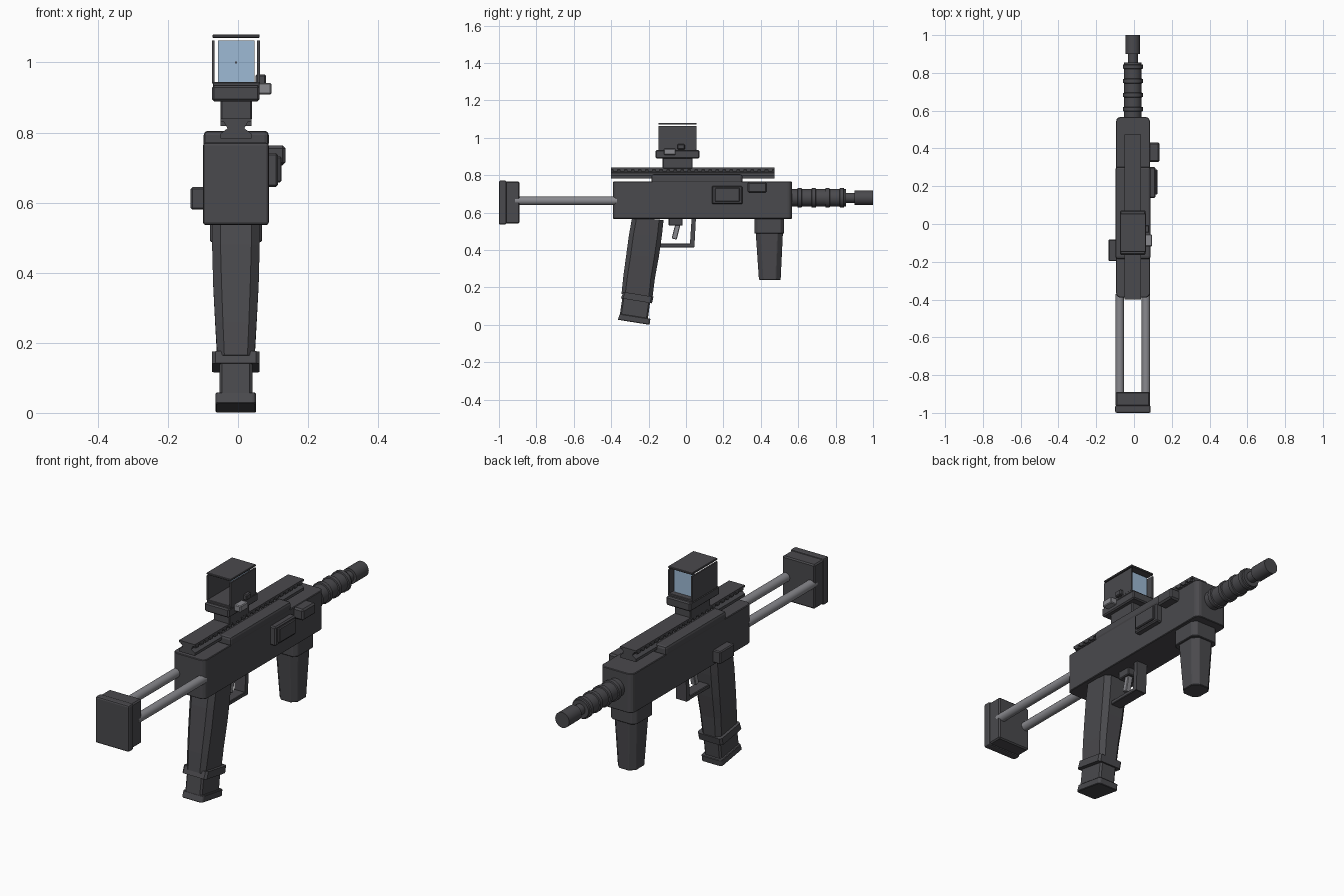
import bpy, bmesh, math
from mathutils import Vector

if "Cube" in bpy.data.objects:
    bpy.data.objects.remove(bpy.data.objects["Cube"])

CX = -0.006  # centre line of the body


def mat(name, col):
    m = bpy.data.materials.new(name)
    m.diffuse_color = (*col, 1)
    m.use_nodes = True
    m.node_tree.nodes["Principled BSDF"].inputs["Base Color"].default_value = m.diffuse_color
    return m


DARK = mat("dark_grey", (0.068, 0.067, 0.074))
METAL = mat("light_metal", (0.25, 0.25, 0.27))
GLASS = mat("blue_glass", (0.34, 0.49, 0.66))


def finish(name, bm, m, bevel=0.0, segs=1, smooth=False):
    bmesh.ops.recalc_face_normals(bm, faces=bm.faces)
    me = bpy.data.meshes.new(name)
    bm.to_mesh(me)
    bm.free()
    ob = bpy.data.objects.new(name, me)
    bpy.context.collection.objects.link(ob)
    me.materials.append(m)
    if bevel:
        b = ob.modifiers.new("bevel", 'BEVEL')
        b.width, b.segments, b.limit_method = bevel, segs, 'ANGLE'
    if smooth:
        bpy.context.view_layer.objects.active = ob
        for o in bpy.context.selected_objects:
            o.select_set(False)
        ob.select_set(True)
        bpy.ops.object.shade_smooth_by_angle(angle=math.radians(35))
    return ob


def box(name, x, y, z, m=DARK, bevel=0.004, segs=1):
    """Box from (min, max) ranges."""
    bm = bmesh.new()
    bmesh.ops.create_cube(bm, size=1)
    for v in bm.verts:
        v.co = Vector([(r[0] + r[1]) / 2 + c * (r[1] - r[0]) for r, c in zip((x, y, z), v.co)])
    return finish(name, bm, m, bevel, segs)


def loft(name, sections, m=DARK, bevel=0.0):
    """Octagonal rings; section = back y, back z, front y, front z, half width, chamfer."""
    bm = bmesh.new()
    rings = []
    for yb, zb, yf, zf, h, c in sections:
        b, f = Vector((CX, yb, zb)), Vector((CX, yf, zf))
        d = (f - b).normalized() * c
        s, t = Vector((h, 0, 0)), Vector((h - c, 0, 0))
        rings.append([bm.verts.new(p) for p in
                      (b - t, b + t, b + d + s, f - d + s, f + t, f - t, f - d - s, b + d - s)])
    for r0, r1 in zip(rings, rings[1:]):
        for i in range(8):
            j = (i + 1) % 8
            bm.faces.new((r0[i], r0[j], r1[j], r1[i]))
    bm.faces.new(rings[0])
    bm.faces.new(rings[-1])
    return finish(name, bm, m, bevel)


def turned(name, profile, x, z, m=DARK, n=24):
    """Solid of revolution along y; profile = (y, radius)."""
    bm = bmesh.new()
    rings = [[bm.verts.new((x + r * math.cos(2 * math.pi * i / n), y, z + r * math.sin(2 * math.pi * i / n)))
              for i in range(n)] for y, r in profile]
    for a, b in zip(rings, rings[1:]):
        for i in range(n):
            j = (i + 1) % n
            bm.faces.new((a[i], a[j], b[j], b[i]))
    bm.faces.new(rings[0])
    bm.faces.new(rings[-1])
    return finish(name, bm, m, smooth=True)


def prism(name, pts, axis, lo, hi, m=DARK, bevel=0.0):
    """Extrude a profile: axis 'x' takes (y, z) points, axis 'y' takes (x, z) points."""
    bm = bmesh.new()
    put = (lambda a, b, t: (t, a, b)) if axis == 'x' else (lambda a, b, t: (a, t, b))
    r = [[bm.verts.new(put(a, b, t)) for a, b in pts] for t in (lo, hi)]
    n = len(pts)
    for i in range(n):
        j = (i + 1) % n
        bm.faces.new((r[0][i], r[0][j], r[1][j], r[1][i]))
    bm.faces.new(r[0])
    bm.faces.new(r[1])
    return finish(name, bm, m, bevel)


# receiver: long block with rounded vertical corners
c, x0, x1, y0, y1 = 0.025, CX - 0.089, CX + 0.091, -0.39, 0.567
bm = bmesh.new()
ring = []
for cx, cy, a0 in ((x1 - c, y1 - c, 0), (x0 + c, y1 - c, 90), (x0 + c, y0 + c, 180), (x1 - c, y0 + c, 270)):
    for k in range(4):
        a = math.radians(a0 + 30 * k)
        ring.append((cx + c * math.cos(a), cy + c * math.sin(a)))
f = bm.faces.new([bm.verts.new((x, y, 0.567)) for x, y in ring])
ext = bmesh.ops.extrude_face_region(bm, geom=[f])
for v in ext["geom"]:
    if isinstance(v, bmesh.types.BMVert):
        v.co.z = 0.766
finish("receiver", bm, DARK, 0.003)
box("rail_mount", (-0.098, 0.088), (-0.185, 0.302), (0.758, 0.805), bevel=0.012, segs=2)

# accessory rail with side notches
prism("rail", [(CX + s * h, z) for s, pts in ((1, ((.044, .783), (.044, .797), (.024, .812), (.034, .83), (.044, .83), (.044, .84))),
      (-1, ((.044, .84), (.044, .83), (.034, .83), (.024, .812), (.044, .797), (.044, .783)))) for h, z in pts],
      'y', -0.4, 0.473)
for i in range(23):
    y = -0.39 + i * 0.0376
    box("rail_tooth", (CX - .044, CX + .044), (y, y + .024), (.819, .832), bevel=0)

# sight
box("sight_mount", (CX - .044, CX + .046), (-.125, .035), (.835, .895))
box("sight_base", (CX - .068, CX + .068), (-.163, .072), (.889, .934), bevel=.006)
box("sight_floor", (CX - .066, CX + .068), (-.148, .056), (.93, .944), bevel=.002)
for s in (-1, 1):
    x = CX + s * .0645
    box("sight_side", (x - .004, x + .004), (-.147, .055), (.94, 1.063), bevel=0)
box("sight_roof", (CX - .067, CX + .068), (-.148, .056), (1.07, 1.08), bevel=.002)
box("sight_glass", (-.057, .047), (.02, .028), (.94, 1.062), GLASS, 0)
box("sight_dot", (CX - .003, CX + .003), (.018, .021), (.997, 1.003), DARK, 0)
box("sight_knob", (.058, .096), (-.118, -.055), (.909, .942), METAL)
box("sight_button", (.05, .08), (-.046, -.006), (.938, .966))

# barrel, ribs and muzzle
prof = [(.55, .046)]
for y in (.608, .683, .757, .833):
    prof += [(y - .012, .047), (y - .01, .053), (y + .01, .053), (y + .012, .047)]
prof += [(.855, .046), (.8551, .027), (.9, .027), (.9001, .039), (1.0, .039)]
turned("barrel", prof, CX, .679)

# telescopic stock
for s in (-1, 1):
    turned("stock_rod", [(-.915, .0225), (-.37, .0225)], CX + s * .0695, .663, METAL, 20)
box("butt_plate", (-.1, .088), (-1, -.96), (.536, .771), bevel=.008, segs=2)
box("butt_block", (-.097, .084), (-.965, -.89), (.542, .766), bevel=.006)

# main grip with magazine
loft("main_grip", [(-.288, .575, -.12, .56, .069, .024), (-.305, .48, -.128, .485, .068, .024),
                   (-.32, .37, -.145, .365, .065, .024), (-.335, .26, -.166, .25, .059, .022),
                   (-.345, .165, -.18, .14, .053, .02)])
loft("grip_collar", [(-.335, .176, -.174, .15, .068, .01), (-.348, .142, -.182, .115, .068, .01)])
loft("magazine", [(-.338, .16, -.19, .135, .047, .008), (-.355, .045, -.205, .022, .047, .008)])
loft("magazine_foot", [(-.353, .059, -.19, .033, .058, .008), (-.365, .027, -.195, .0, .058, .008)], bevel=.003)

# trigger group
box("trigger_block", (CX - .025, CX + .025), (-.093, -.018), (.53, .572))
prism("trigger", [(-.058, .535), (-.03, .535), (-.05, .455), (-.077, .462)], 'x', CX - .014, CX + .014, METAL, .003)
prism("guard_front", [(.03, .57), (.053, .57), (.045, .415), (.02, .415)], 'x', CX - .03, CX + .03)
box("guard_bottom", (CX - .03, CX + .03), (-.15, .045), (.414, .434), bevel=.003)

# fore grip
loft("fore_grip_base", [(.365, .57, .525, .57, .074, .02), (.365, .488, .525, .488, .074, .02)], bevel=.003)
loft("fore_grip", [(.373, .49, .518, .49, .064, .028), (.39, .24, .506, .24, .052, .026)], bevel=.003)

# side details
box("port_frame", (.07, .114), (.138, .302), (.645, .742), bevel=.006)
box("port_cover", (.1, .124), (.155, .288), (.658, .732), bevel=.004)
box("side_latch", (.07, .135), (.328, .432), (.706, .763), bevel=.008)
box("left_handle", (-.135, -.08), (-.197, -.082), (.58, .644), bevel=.005)
